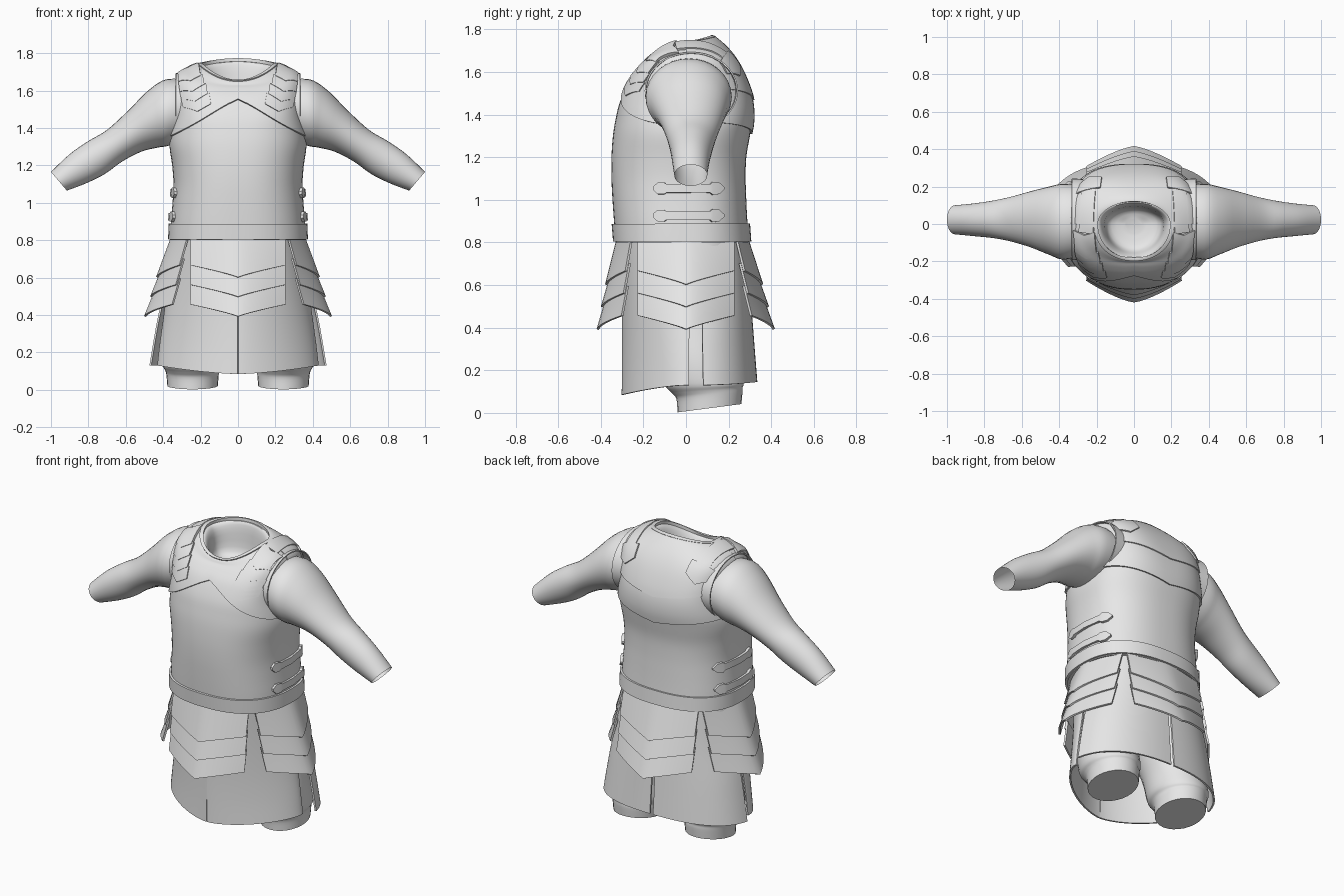
import bpy, bmesh, math
from math import sin, cos, radians
from mathutils import Vector
from mathutils.bvhtree import BVHTree

if "Cube" in bpy.data.objects:
    bpy.data.objects.remove(bpy.data.objects["Cube"])

grey = bpy.data.materials.new("plain_grey")
grey.use_nodes = True
grey.diffuse_color = (0.8, 0.8, 0.8, 1)
grey.node_tree.nodes["Principled BSDF"].inputs["Base Color"].default_value = (0.8, 0.8, 0.8, 1)
parts = []


def grid(name, func, nu, nv, closed=False, thick=0, mirror=False, ref=(0, 0, 0.9), caps=(), side=1):
    """Sheet of quads from func(u, v), turned to face away from ref."""
    bm = bmesh.new()
    cols = nu if closed else nu + 1
    rows = [[bm.verts.new(func(i / nu, j / nv)) for i in range(cols)] for j in range(nv + 1)]
    for j in range(nv):
        for i in range(nu):
            k = (i + 1) % cols
            bm.faces.new((rows[j][i], rows[j][k], rows[j + 1][k], rows[j + 1][i]))
    if 0 in caps:
        bm.faces.new(rows[0][::-1])
    if 1 in caps:
        bm.faces.new(rows[-1])
    bm.normal_update()
    if sum(f.normal.dot(f.calc_center_median() - Vector(ref)) * f.calc_area() for f in bm.faces) < 0:
        bmesh.ops.reverse_faces(bm, faces=bm.faces[:])
    mesh = bpy.data.meshes.new(name)
    bm.to_mesh(mesh)
    bm.free()
    mesh.materials.append(grey)
    ob = bpy.data.objects.new(name, mesh)
    bpy.context.collection.objects.link(ob)
    if mirror:
        ob.modifiers.new("Mirror", "MIRROR")
    if thick:
        m = ob.modifiers.new("Solidify", "SOLIDIFY")
        m.thickness, m.offset = thick, side
    parts.append(ob)
    return ob


def spline(table, t):
    """Catmull-Rom blend through the rows of a table."""
    n = len(table) - 1
    i = min(int(t), n - 1)
    f = t - i
    a, b, c, d = (table[max(0, min(n, i + k))] for k in (-1, 0, 1, 2))
    return [q + 0.5 * f * (r - p + f * (2 * p - 5 * q + 4 * r - s + f * (3 * (q - r) + s - p)))
            for p, q, r, s in zip(a, b, c, d)]


def body(table, ang, t):
    """Ring point: front, side and back height, half width, front and back depth, roundness."""
    zf, zs, zb, rx, yf, yb, e = spline(table, t)
    c, s = cos(ang), sin(ang)
    p = lambda w: math.copysign(abs(w) ** e, w)
    return Vector((rx * p(c), (yb if s > 0 else -yf) * p(s), zs + ((zb if s > 0 else zf) - zs) * s * s))


# Torso with the hollow of the neck
TORSO = [(.80, .80, .80, .362, -.33, .295, .83), (.9, .9, .9, .358, -.338, .288, .83),
         (1.0, 1.0, 1.0, .35, -.345, .283, .83), (1.1, 1.1, 1.1, .345, -.35, .28, .83),
         (1.2, 1.2, 1.2, .352, -.35, .283, .83), (1.3, 1.3, 1.3, .366, -.343, .30, .82),
         (1.38, 1.37, 1.38, .36, -.33, .312, .78), (1.46, 1.47, 1.47, .335, -.31, .305, .7),
         (1.55, 1.58, 1.56, .327, -.268, .275, .68), (1.60, 1.66, 1.64, .32, -.226, .235, .72),
         (1.622, 1.70, 1.705, .275, -.2, .185, .85), (1.64, 1.73, 1.755, .2, -.185, .122, .98),
         (1.615, 1.69, 1.72, .165, -.165, .10, 1), (1.56, 1.57, 1.58, .14, -.13, .08, 1),
         (1.54, 1.54, 1.55, .05, -.05, .03, 1)]
NECK = 11
torso = grid("torso", lambda u, v: body(TORSO, u * math.tau, v * 14), 72, 56, True, caps=(0, 1))
tree = BVHTree.FromPolygons([v.co for v in torso.data.vertices], [p.vertices[:] for p in torso.data.polygons])


def level(ang, z):
    """Ring position where the torso reaches height z."""
    lo, hi = 0, NECK
    for _ in range(24):
        mid = (lo + hi) / 2
        lo, hi = (mid, hi) if body(TORSO, ang, mid).z < z else (lo, mid)
    return lo


def wrap(name, start, end, low, high, thick, nv=16):
    """Armour layer lying on the torso between two height rules of |x|."""
    def f(u, v):
        a = radians(start + (end - start) * u)
        x = abs(cos(a)) ** 0.78
        t0 = level(a, low(x))
        t1 = NECK if high is None else level(a, high(x))
        return body(TORSO, a, t0 + (t1 - t0) * v)
    grid(name, f, 48, nv, thick=thick)


# Chest yoke, back layers, belt and collar
wrap("front_yoke", -180, 0, lambda x: 1.55 - 0.2 * x, None, .011)
wrap("back_yoke", 0, 180, lambda x: 1.465 + .06 * x, None, .016)
wrap("back_band", 0, 180, lambda x: 1.31 + .055 * x, lambda x: 1.54, .01, 6)
grid("belt", lambda u, v: body(TORSO, u * math.tau, .08 + .8 * v), 72, 2, True, thick=.012)
grid("collar", lambda u, v: body(TORSO, u * math.tau, 10.8 + .28 * v), 48, 4, True, thick=.018)


# Sleeves: top x, z; bottom x, z; front and back depth
ARM = [(.24, 1.65, .24, 1.35, -.16, .2), (.375, 1.662, .37, 1.305, -.19, .215),
       (.475, 1.605, .43, 1.295, -.165, .2), (.585, 1.495, .52, 1.272, -.125, .175),
       (.70, 1.39, .62, 1.22, -.093, .145), (.80, 1.33, .71, 1.155, -.075, .125),
       (.90, 1.26, .81, 1.105, -.065, .11), (1.0, 1.165, .915, 1.065, -.055, .1)]


def arm(u, v):
    tx, tz, bx, bz, y0, y1 = spline(ARM, v * 7)
    c, s = cos(u * math.tau), sin(u * math.tau)
    return ((tx + bx) / 2 + (tx - bx) / 2 * s, (y0 + y1) / 2 + (y1 - y0) / 2 * c, (tz + bz) / 2 + (tz - bz) / 2 * s)


grid("sleeve", arm, 32, 28, True, mirror=True, ref=(.62, .02, 1.36))


# Armhole rims
def armhole(u, v):
    r = .98 + .02 * v
    return (.27 + .063 * v, .025 + .212 * r * cos(u * math.tau), 1.512 + .175 * r * sin(u * math.tau))


grid("armhole_rim", armhole, 40, 3, True, thick=.007, mirror=True, ref=(.3, .025, 1.512))


# Shoulder plates, projected on the torso along rays round the shoulder
def cast(origin, way):
    hit = tree.ray_cast(origin, way)[0]
    return hit if hit else tree.find_nearest(origin + way * 0.7)[0]


def over_shoulder(x, deg):
    out = Vector((0, -cos(radians(deg)), sin(radians(deg))))
    return cast(Vector((x, 0, 1.45)) + out, -out)


def shoulder(name, x0, x1, d0, d1, half, slant0, slant1, thick):
    def f(u, v):
        w = 2 * u - 1
        a, b = d0 + slant0 * abs(w), d1 + slant1 * abs(w)
        return over_shoulder(x0 + (x1 - x0) * v + half * w, a + (b - a) * v)
    grid(name, f, 8, 10, thick=thick, mirror=True, ref=(.2, 0, 1.4))


for k, (tip, top) in enumerate([(7, 24), (19, 38), (32, 54), (47, 78)]):
    shoulder(f"shoulder_scale_{k + 1}", .212 + .012 * k, .222 + .012 * k, tip, top,
             .07 - .006 * k, 8, 4, .017 + .003 * k)
shoulder("back_strap", .25, .235, 80, 132, .036, 0, 0, .022)
shoulder("back_strap_tip", .235, .228, 128, 152, .06, 0, -9, .025)


# Side straps with pointed ends: y, half height
STRAP = [(-.15, .008), (-.13, .027), (-.1, .027), (-.09, .02), (0, .02), (.11, .02), (.12, .03), (.15, .027), (.172, .005)]
for name, z in (("upper", 1.053), ("lower", .925)):
    def strap(u, v):
        y, h = STRAP[round(u * 8)]
        return cast(Vector((1, y, z + h * (2 * v - 1))), Vector((-1, 0, 0)))
    grid(f"{name}_side_strap", strap, 8, 2, thick=.016, mirror=True)


# Tunic skirt: slimmer front panels and flared back panels with slits between them
FRONT = [(.82, .82, .82, .345, -.318, .285, 1), (.6, .6, .6, .37, -.305, .3, 1.1),
         (.4, .4, .4, .397, -.3, .3, 1.2), (.23, .25, .25, .418, -.3, .3, 1.25),
         (.085, .13, .13, .432, -.302, .3, 1.25)]
BACK = [(.82, .82, .82, .35, -.318, .285, .83), (.6, .6, .6, .385, -.305, .30, .83),
        (.4, .4, .4, .432, -.3, .315, .83), (.25, .25, .27, .46, -.3, .325, .83),
        (.13, .13, .145, .48, -.302, .335, .83)]
for name, table, a, b in (("front_skirt", FRONT, -89.4, 5), ("back_skirt", BACK, 10.5, 89.4)):
    grid(name, lambda u, v: body(table, radians(a + (b - a) * u), 4 * v), 24, 16, thick=.01, mirror=True, side=-1)


# Hanging plates: three overlapping chevrons on each side
def tassets(name, place, half, c0, c1, k0, k1, mirror=False):
    for k in range(3):
        low = .60 - .105 * k

        def f(u, v):
            w = abs(2 * u - 1)
            bottom = low + .065 * w ** .85
            top = .82 if k == 0 else bottom + .14
            z = top + (bottom - top) * v
            t = (.8 - z) / .41
            mid, edge = c0 + (c1 - c0) * t, k0 + (k1 - k0) * t
            d = mid + (edge - mid) * w ** 1.5 - .012 + .014 * v
            return place(half * (2 * u - 1), d, z)
        grid(f"{name}_plate_{k + 1}", f, 16, 6, thick=.011, mirror=mirror)


tassets("front", lambda s, d, z: (s, -d, z), .25, .33, .407, .262, .298)
tassets("back", lambda s, d, z: (s, d, z), .25, .298, .405, .245, .308)
tassets("side", lambda s, d, z: (d, s, z), .222, .364, .49, .277, .355, True)

# Trouser legs with cuffs: z, centre x and y, radii, tilt
LEG = [(.022, .243, .11, .135, .15, .13), (.08, .243, .11, .14, .155, .1), (.105, .245, .1, .145, .165, .08),
       (.14, .245, .085, .16, .185, .03), (.25, .24, .06, .165, .185, 0), (.4, .21, .03, .17, .19, 0),
       (.6, .18, 0, .16, .2, 0), (.79, .165, 0, .155, .2, 0)]


def leg(u, v):
    z, cx, cy, rx, ry, tilt = spline(LEG, 7 * v)
    c, s = cos(u * math.tau), sin(u * math.tau)
    return (cx + rx * c, cy + ry * s, z + tilt * ry * s)


grid("trouser_leg", leg, 28, 28, True, mirror=True, ref=(.22, .06, .4), caps=(0, 1))

# Bake modifiers and smooth the curved surfaces
bpy.ops.object.select_all(action="DESELECT")
for ob in parts:
    ob.select_set(True)
bpy.context.view_layer.objects.active = parts[0]
bpy.ops.object.convert(target="MESH")
bpy.ops.object.shade_smooth_by_angle(angle=radians(35))
